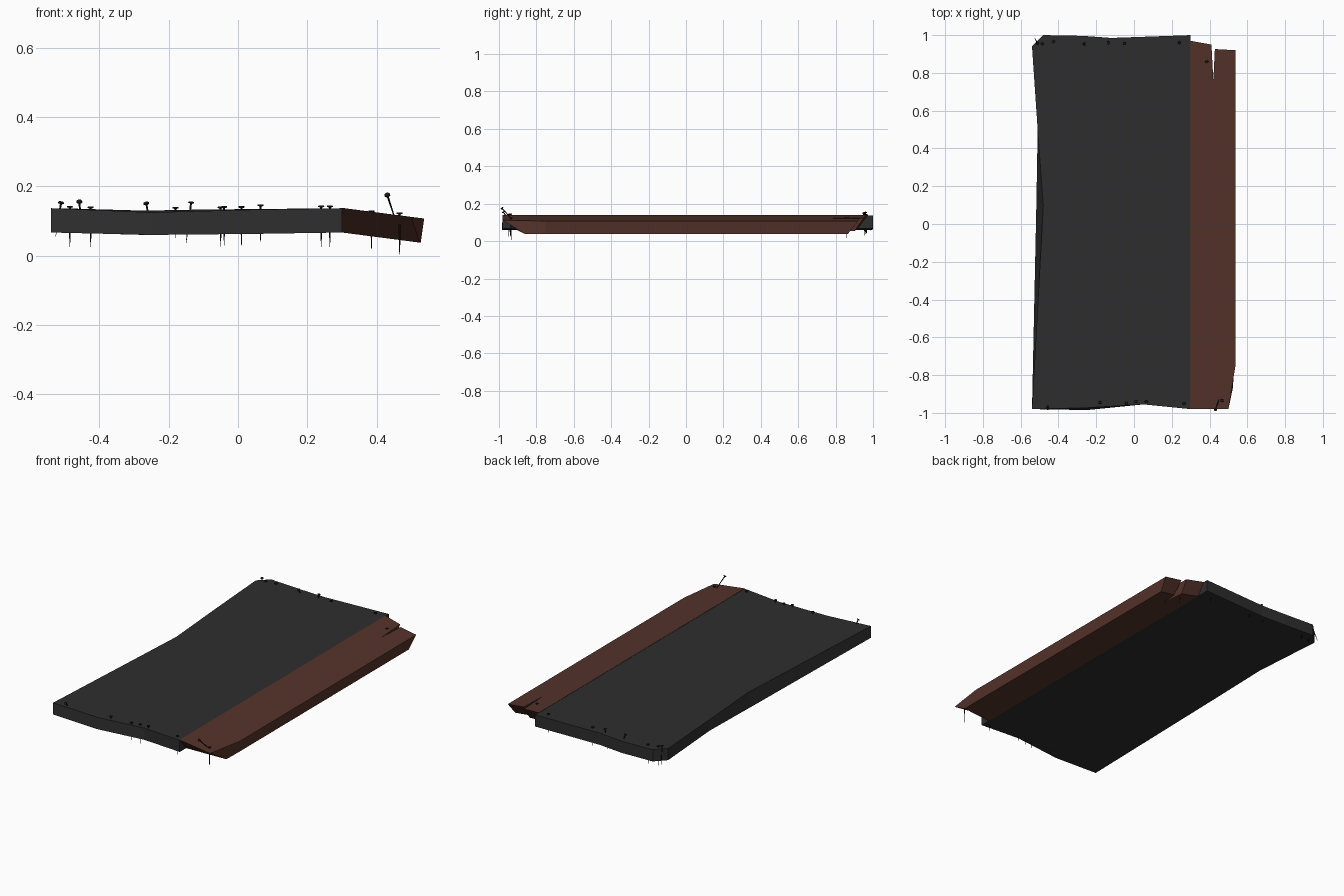
import bpy, bmesh, math
from mathutils import Vector

if "Cube" in bpy.data.objects:
    bpy.data.objects.remove(bpy.data.objects["Cube"])


def material(name, rgb):
    m = bpy.data.materials.new(name)
    m.diffuse_color = (*rgb, 1)
    m.use_nodes = True
    m.node_tree.nodes["Principled BSDF"].inputs["Base Color"].default_value = m.diffuse_color
    return m


CHARCOAL = material("charcoal wood", (0.027, 0.027, 0.027))
BROWN = material("red brown wood", (0.090, 0.033, 0.024))
IRON = material("black iron", (0.010, 0.010, 0.010))


def finish(bm, name, mat):
    bmesh.ops.recalc_face_normals(bm, faces=bm.faces)
    mesh = bpy.data.meshes.new(name)
    bm.to_mesh(mesh)
    bm.free()
    mesh.materials.append(mat)
    ob = bpy.data.objects.new(name, mesh)
    bpy.context.collection.objects.link(ob)
    return ob


def slab(name, top, bottom, cells, mat):
    """Join a top and bottom outline; cells split the caps into faces."""
    bm = bmesh.new()
    t = [bm.verts.new(p) for p in top]
    b = [bm.verts.new(p) for p in bottom]
    n = len(t)
    for c in cells:
        bm.faces.new([t[i] for i in c])
        bm.faces.new([b[i] for i in reversed(c)])
    for i in range(n):
        j = (i + 1) % n
        bm.faces.new((t[i], b[i], b[j], t[j]))
    return finish(bm, name, mat)


# Wide warped board, narrowed at the waist
top = [(-.54, -.98, .137), (-.25, -.973, .125), (.05, -.955, .133), (.30, -.98, .137),
       (.30, 1, .137), (-.12, .985, .133), (-.27, .996, .130), (-.48, 1, .136),
       (-.54, .94, .137), (-.51, .5, .136), (-.48, .1, .135)]
bottom = [(x, y, z - .07) for x, y, z in top]
bottom[1] = (-.25, -.985, .060)
bottom[9] = (-.507, .5, .067)
bottom[10] = (-.517, .1, .067)
slab("wide_board", top, bottom,
     [(2, 3, 4, 5), (1, 2, 5, 6), (0, 1, 6, 10), (6, 7, 8, 9, 10)], CHARCOAL)

# Narrow tilted board with a split end and undercut ends


def tilt(x):
    return .138 - .13 * (x - .30)


outline = [(.297, -.98), (.50, -.98), (.537, -.75), (.537, .92), (.428, .926),
           (.42, .76), (.41, .95), (.297, .97)]
under = [(.297, -.92), (.525, -.86), (.527, -.75), (.527, .865), (.432, .87),
         (.42, .76), (.405, .90), (.297, .92)]
slab("narrow_board", [(x, y, tilt(x)) for x, y in outline],
     [(x, y, tilt(x) - .071) for x, y in under],
     [(0, 1, 2, 5), (2, 3, 4, 5), (0, 5, 6, 7)], BROWN)


def nail(name, head, tip):
    """Tapered shaft with a flat head, aimed from head to tip."""
    h, p = Vector(head), Vector(tip)
    axis = (h - p).normalized()
    rot = axis.to_track_quat('Z', 'Y')
    bm = bmesh.new()
    rings = [(p, .0004), (p + axis * .03, .002), (h - axis * .006, .003),
             (h - axis * .004, .009), (h, .008)]
    loops = [[bm.verts.new(c + rot @ Vector((r * math.cos(a * math.pi / 4),
                                             r * math.sin(a * math.pi / 4), 0)))
              for a in range(8)] for c, r in rings]
    for lo, hi in zip(loops, loops[1:]):
        for i in range(8):
            j = (i + 1) % 8
            bm.faces.new((lo[i], lo[j], hi[j], hi[i]))
    bm.faces.new(loops[-1])
    bm.faces.new(loops[0][::-1])
    finish(bm, name, IRON)


# Upright nails: x, y, head height, tip height
upright = [(-.18, -.945, .141, .05), (-.04, -.95, .143, .030), (.01, -.94, .143, .025),
           (.065, -.94, .148, .037), (.265, -.95, .145, .025), (.466, -.935, .125, .001),
           (-.485, .955, .144, .025), (-.425, .965, .142, .025), (-.05, .955, .142, .027),
           (.24, .96, .145, .025), (.385, .86, .130, .015)]
for k, (x, y, zh, zt) in enumerate(upright):
    nail(f"nail_{k + 1}", (x, y, zh), (x, y, zt))

# Bent nails working loose
leaning = [((.430, -.985, .177), (.455, -.915, .100)), ((-.458, -.978, .158), (-.45, -.92, .07)),
           ((-.265, .95, .153), (-.25, .985, .07)), ((-.135, .96, .156), (-.15, .955, .035)),
           ((-.51, .955, .155), (-.526, .985, .055))]
for k, (h, t) in enumerate(leaning):
    nail(f"loose_nail_{k + 1}", h, t)
